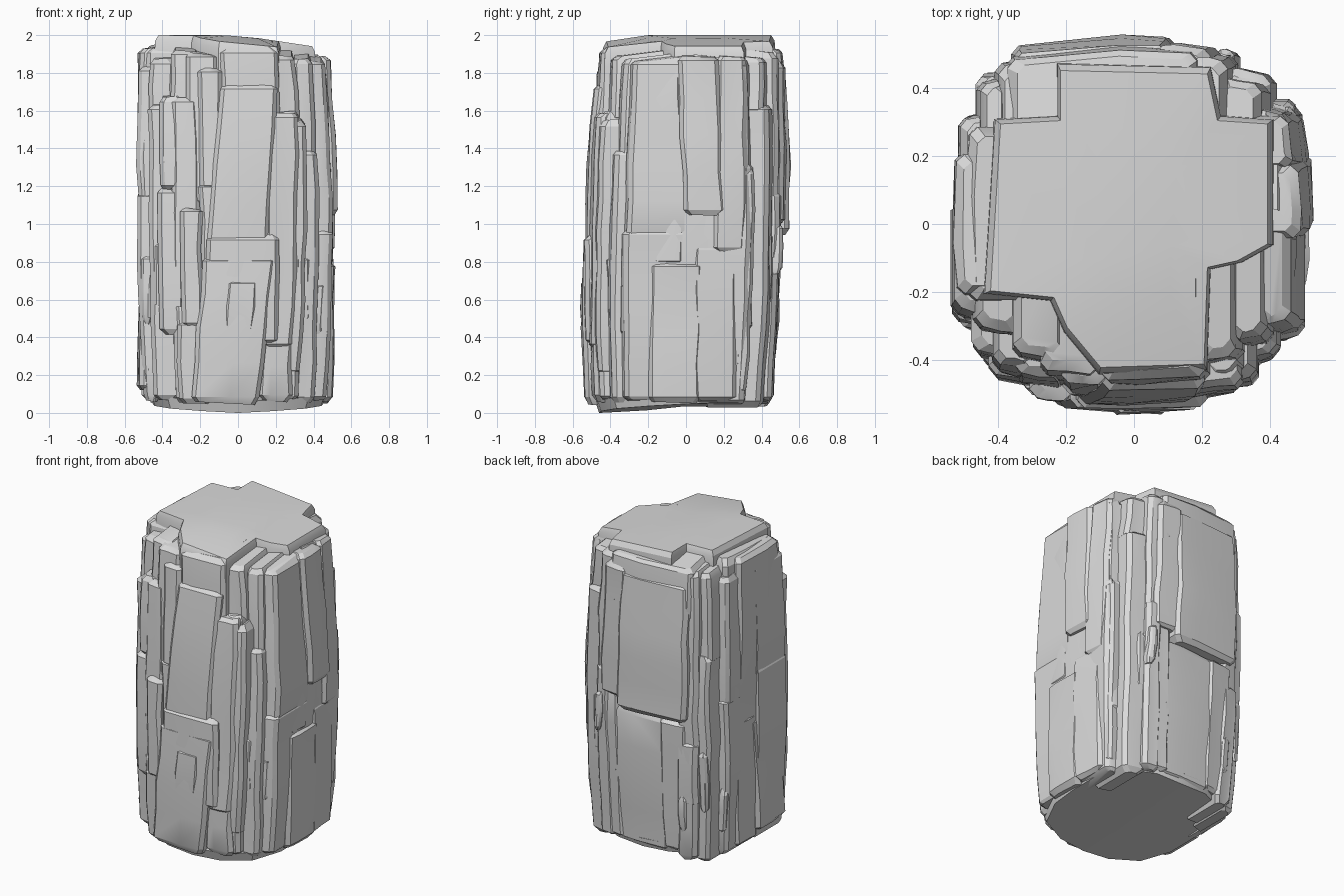
import bpy, bmesh, math, random

random.seed(7)
cube = bpy.data.objects.get("Cube")
if cube:
    bpy.data.objects.remove(cube)

stone = bpy.data.materials.new("light_grey_stone")
stone.use_nodes = True
STONE_COLOUR = (0.7, 0.7, 0.7, 1)
stone.diffuse_color = STONE_COLOUR
stone.node_tree.nodes["Principled BSDF"].inputs["Base Color"].default_value = STONE_COLOUR
parts = []

# Each side maps (along the face, outward distance) to plan x, y
SIDES = {
    "front": lambda u, d: (u, -d),
    "back": lambda u, d: (u, d),
    "right": lambda u, d: (d, u),
    "left": lambda u, d: (-d, u),
}


def wobble(amount):
    return random.uniform(-amount, amount)


def bend(x, y, z):
    """Barrel shape and slight lean of the whole pillar."""
    s = 1 - 0.065 * (z - 1) ** 2
    return x * s - 0.022 * max(0, z - 1), y * s + 0.02 * (z - 1)


def loft(name, rings):
    """Closed solid through a stack of equal rings."""
    bm = bmesh.new()
    loops = [[bm.verts.new(p) for p in ring] for ring in rings]
    n = len(loops[0])
    for low, high in zip(loops, loops[1:]):
        for i in range(n):
            j = (i + 1) % n
            bm.faces.new((low[i], low[j], high[j], high[i]))
    bm.faces.new(loops[0][::-1])
    bm.faces.new(loops[-1])
    bmesh.ops.recalc_face_normals(bm, faces=bm.faces)
    mesh = bpy.data.meshes.new(name)
    bm.to_mesh(mesh)
    bm.free()
    mesh.materials.append(stone)
    obj = bpy.data.objects.new(name, mesh)
    bpy.context.collection.objects.link(obj)
    parts.append(obj)


def slab(name, side, u0, u1, z0, z1, d, lean=0.0, slope=0.03, pitch=0.0):
    """Upright split-stone slab: lean tips it sideways, pitch tips it outward."""
    place = SIDES[side]
    c = min(0.022, (u1 - u0) * 0.2)
    n = max(2, round((z1 - z0) / 0.2))
    body0, body1 = z0 + 0.025, z1 - slope - 0.025
    levels = [(z0, c)]
    levels += [(body0 + (body1 - body0) * i / n, 0) for i in range(n + 1)]
    levels.append((z1, c))
    tilt = wobble(0.02)
    centre = (u0 + u1) / 2
    middle = centre + wobble((u1 - u0) * 0.2)
    rings = []
    for z, e in levels:
        t = (z - z0) / (z1 - z0) - 0.5
        a, b = u0 + e + wobble(0.007), u1 - e + wobble(0.007)
        out = d - e + pitch * t + wobble(0.005)
        section = [(a, d - 0.3), (a, out - c), (a + c, out), (middle, out + wobble(0.006)),
                   (b - c, out), (b, out - c), (b, d - 0.3)]
        ring = []
        for u, depth in section:
            curved = depth - 0.25 * (u * u - centre * centre)
            x, y = bend(*place(u + lean * t, curved), z)
            h = z
            if z == z1:
                h -= slope * (depth > d - 0.2)
            if z in (z0, z1):
                h += tilt * (u - u0) / (u1 - u0)
            ring.append((x, y, h))
        rings.append(ring)
    loft(name, rings)


# Core with the stepped plateau on top, falling away to the right and front
plateau = [(-0.43, -0.2), (-0.24, -0.22), (-0.2, -0.31), (-0.1, -0.43), (0.21, -0.42),
           (0.22, -0.13), (0.31, -0.11), (0.4, -0.06), (0.4, 0.3), (0.25, 0.31),
           (0.22, 0.45), (-0.22, 0.46), (-0.22, 0.31), (-0.4, 0.3)]
core = []
for z, s in ((0.1, 0.9), (0.5, 1), (1, 1), (1.5, 1), (1.9, 1.03), (1.97, 1.02), (2, 0.98), (2, 0.5)):
    ring = []
    for x, y in plateau:
        x, y = x * s, y * s
        fall = (0.15 * max(0, x) + 0.15 * max(0, -y - 0.2)) * (z > 1.8)
        ring.append((x, y, z - fall))
    core.append(ring)
loft("core", core)

# Broad, rounded-square underside, lowest at the front
base = []
for r, lift in ((0.2, 0), (0.45, 0), (0.47, 0.06)):
    ring = []
    for i in range(16):
        c, s = math.cos(i * math.tau / 16), math.sin(i * math.tau / 16)
        k = r / (abs(c) ** 3 + abs(s) ** 3) ** (1 / 3)
        x, y = k * c, k * s - 0.01
        ring.append((x, y, 0.025 + lift + 0.055 * y + 0.05 * abs(x)))
    base.append(ring)
loft("underside", base)

# Front face
slab("front_upper_slab", "front", -0.12, 0.2, 0.88, 1.77, 0.53, lean=0.08, pitch=-0.01)
slab("front_middle_slab", "front", -0.17, 0.22, 0.36, 0.97, 0.54)
slab("front_lower_slab", "front", -0.22, 0.16, 0.06, 0.86, 0.55, lean=0.09)
slab("front_chip", "front", -0.07, 0.1, 0.4, 0.74, 0.555, lean=0.04)
slab("front_bowed_slab", "front", 0.15, 0.32, 0.34, 1.62, 0.505, lean=0.04)
slab("front_right_slab", "front", 0.12, 0.3, 0.07, 0.6, 0.5)
slab("front_right_column", "front", 0.26, 0.36, 0.2, 1.57, 0.475, lean=0.03)
slab("front_top_slab", "front", -0.08, 0.24, 1.45, 1.96, 0.5)
slab("front_top_column", "front", -0.2, -0.07, 1.18, 1.86, 0.505)
slab("front_top_corner", "front", -0.27, -0.1, 1.1, 1.94, 0.475)
slab("front_centre_backing", "front", -0.2, 0.0, 0.3, 1.25, 0.51)
slab("front_left_column", "front", -0.3, -0.19, 0.45, 1.12, 0.515)
slab("front_left_foot", "front", -0.33, -0.15, 0.05, 0.52, 0.51)
slab("front_left_upper", "front", -0.41, -0.28, 1.18, 1.7, 0.45)
slab("front_left_lower", "front", -0.42, -0.29, 0.42, 1.22, 0.46)

# Right face
slab("right_upper_slab", "right", -0.04, 0.18, 1.05, 1.92, 0.53, lean=-0.05)
slab("right_lower_slab", "right", -0.19, 0.1, 0.06, 0.83, 0.52, pitch=-0.02)
slab("right_lower_back", "right", 0.05, 0.29, 0.06, 0.92, 0.51, lean=-0.03, pitch=-0.02)
slab("right_upper_front", "right", -0.2, -0.02, 0.78, 1.89, 0.5, lean=-0.04)
slab("right_upper_back", "right", 0.15, 0.32, 0.85, 1.92, 0.505)
slab("right_front_column", "right", -0.29, -0.18, 0.2, 1.64, 0.485)
slab("right_back_column", "right", 0.28, 0.36, 0.1, 1.32, 0.48)
slab("right_centre_backing", "right", -0.15, 0.25, 0.7, 1.9, 0.495)

# Back face
slab("back_upper_slab", "back", -0.35, 0.12, 0.95, 1.88, 0.54, slope=0.05, pitch=-0.02)
slab("back_upper_column", "back", 0.08, 0.26, 1.0, 1.9, 0.525, slope=0.05)
slab("back_top_slab", "back", -0.37, 0.22, 1.6, 1.98, 0.52, slope=0.05)
slab("back_lower_slab", "back", -0.2, 0.18, 0.06, 0.96, 0.505)
slab("back_lower_left", "back", -0.34, -0.16, 0.08, 0.97, 0.495)
slab("back_lower_right", "back", 0.13, 0.3, 0.07, 1.05, 0.5)
slab("back_chip", "back", -0.4, -0.29, 0.4, 0.85, 0.49)

# Left face
slab("left_main_slab", "left", -0.24, 0.2, 0.84, 1.96, 0.525, pitch=0.03)
slab("left_lower_slab", "left", -0.26, 0.06, 0.12, 0.88, 0.535, lean=0.03, pitch=-0.05)
slab("left_lower_back", "left", 0.02, 0.23, 0.07, 0.92, 0.52, pitch=-0.03)
slab("left_back_column", "left", 0.17, 0.3, 0.1, 1.75, 0.505)
slab("left_front_column", "left", -0.28, -0.2, 0.2, 1.6, 0.515)
slab("left_top_slab", "left", -0.25, 0.28, 1.5, 1.98, 0.505, slope=0.05)

# Stepped corners: (inner edge, outer edge, depth, break height, setback above the break)
corners = {
    "front_right": ("front", 1, ((0.22, 0.34, 0.47, 1.62, 0.04), (0.32, 0.43, 0.4, 1.42, 0.03),
                                 (0.4, 0.5, 0.33, 1.0, 0.01))),
    "front_left": ("front", -1, ((0.2, 0.35, 0.475, 1.7, 0.05), (0.33, 0.47, 0.4, 1.66, 0.06),
                                 (0.43, 0.53, 0.29, 1.2, 0.01))),
    "back_right": ("back", 1, ((0.2, 0.31, 0.5, 1.2, 0.01), (0.28, 0.42, 0.45, 1.66, 0.03),
                               (0.39, 0.49, 0.35, 1.35, 0.02))),
    "back_left": ("back", -1, ((0.27, 0.4, 0.49, 0.85, 0.01), (0.37, 0.46, 0.44, 1.4, 0.02),
                               (0.42, 0.51, 0.32, 1.1, 0.01))),
}
for corner, (side, sign, steps) in corners.items():
    for i, (near, far, depth, split, setback) in enumerate(steps):
        u0, u1 = sorted((near * sign, far * sign))
        top = 1.94 - 0.03 * i + wobble(0.02)
        label = f"{corner}_step_{i + 1}"
        slab(label + "_lower", side, u0, u1, 0.05 + wobble(0.02), split, depth)
        slab(label + "_upper", side, u0, u1, split - 0.08, top, depth - setback)
        # Thin splinter standing against each step
        a = random.uniform(u0, u1 - 0.06)
        z = random.uniform(0.1, split - 0.45)
        slab(label + "_splinter", side, a, a + 0.055, z, z + random.uniform(0.25, 0.42),
             depth + 0.01, lean=wobble(0.02))

# Smooth shading with crisp breaks
bpy.ops.object.select_all(action="DESELECT")
for obj in parts:
    obj.select_set(True)
bpy.context.view_layer.objects.active = parts[0]
bpy.ops.object.shade_smooth_by_angle(angle=math.radians(25))
